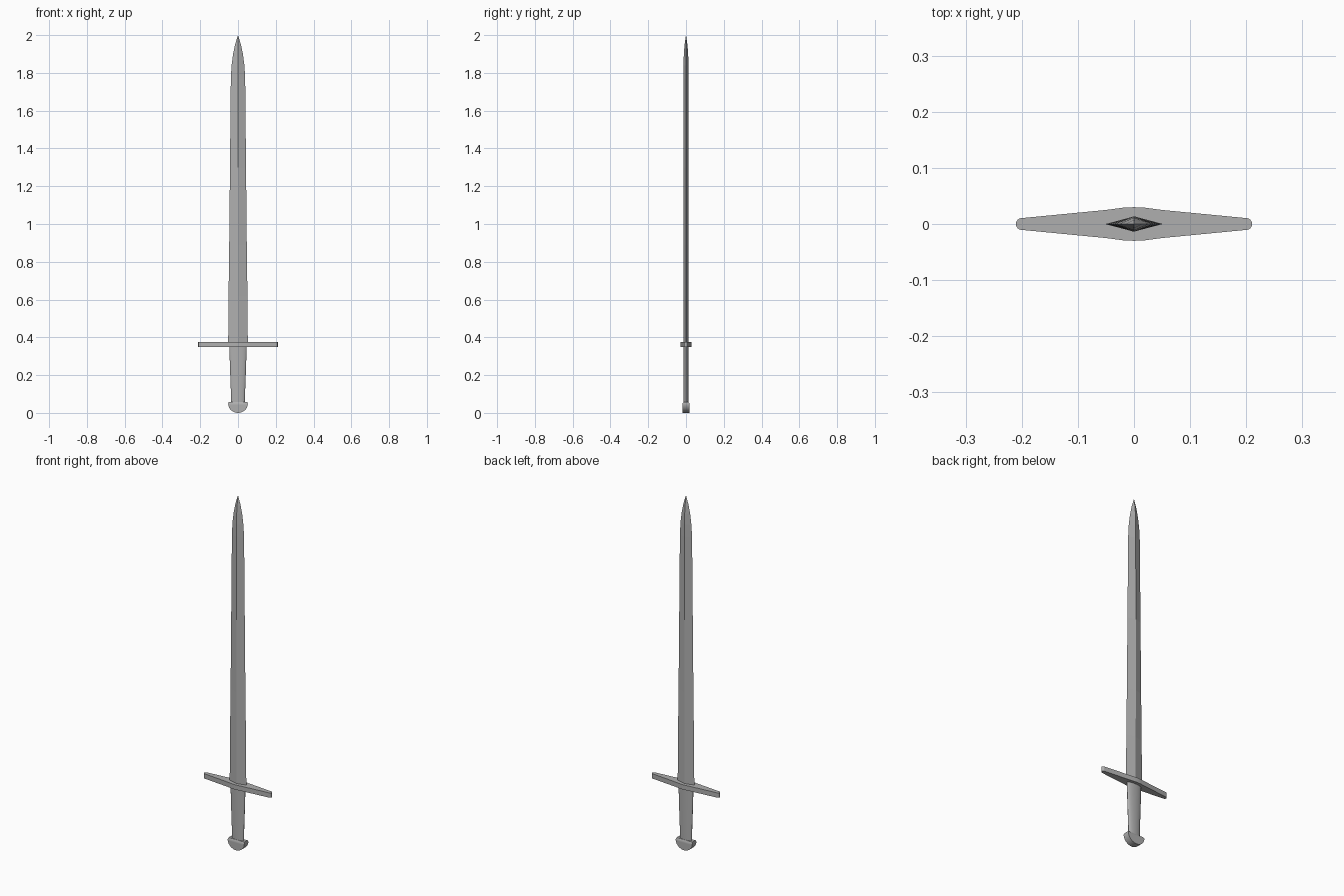
import bpy, bmesh, math

if "Cube" in bpy.data.objects:
    bpy.data.objects.remove(bpy.data.objects["Cube"])

# Dark steel grey for every part
steel = bpy.data.materials.new("dark_grey")
steel.diffuse_color = (0.43, 0.43, 0.43, 1)
steel.use_nodes = True
steel.node_tree.nodes["Principled BSDF"].inputs["Base Color"].default_value = steel.diffuse_color


def finish(name, bm, smooth):
    bmesh.ops.recalc_face_normals(bm, faces=bm.faces)
    me = bpy.data.meshes.new(name)
    bm.to_mesh(me)
    bm.free()
    me.materials.append(steel)
    ob = bpy.data.objects.new(name, me)
    bpy.context.collection.objects.link(ob)
    if smooth:
        bpy.ops.object.select_all(action='DESELECT')
        ob.select_set(True)
        bpy.context.view_layer.objects.active = ob
        bpy.ops.object.shade_smooth_by_angle(angle=math.radians(30))
    return ob


def loft(name, rings, smooth=True):
    """Skin a stack of closed rings and cap both ends."""
    bm = bmesh.new()
    loops = [[bm.verts.new(p) for p in r] for r in rings]
    n = len(loops[0])
    for a, b in zip(loops, loops[1:]):
        for i in range(n):
            j = (i + 1) % n
            bm.faces.new((a[i], a[j], b[j], b[i]))
    bm.faces.new(loops[0])
    bm.faces.new(loops[-1])
    bmesh.ops.remove_doubles(bm, verts=bm.verts, dist=1e-5)
    return finish(name, bm, smooth)


def ellipse(rx, ry, z, n):
    return [(rx * math.cos(2 * math.pi * i / n),
             ry * math.sin(2 * math.pi * i / n), z) for i in range(n)]


# Blade: flat-faced diamond section: height, half width, half thickness
blade = [(0.36, 0.052, 0.0135), (0.62, 0.05, 0.0135), (0.89, 0.0465, 0.0138),
         (1.3, 0.0425, 0.0138), (1.77, 0.038, 0.0135), (1.84, 0.034, 0.0132),
         (1.9, 0.026, 0.0115), (1.95, 0.0155, 0.0075), (1.997, 0.001, 0.0006)]
loft("blade", [ellipse(w, t, z, 4) for z, w, t in blade], smooth=False)

# Crossguard: tapered bar with rounded tips, extruded upward
half = [(0, 0.03), (0.02, 0.029), (0.05, 0.025), (0.2, 0.0105)]
tip = [(0.2 + 0.0105 * math.sin(a), 0.0105 * math.cos(a))
       for a in (math.pi * k / 12 for k in range(1, 7))]
q = half + tip
right = q + [(x, -y) for x, y in reversed(q[:-1])]
outline = right + [(-x, y) for x, y in reversed(right[1:-1])]
loft("crossguard", [[(x, y, z) for x, y in outline] for z in (0.348, 0.375)])

# Grip: flattened oval handle
grip = [(0.045, 0.036), (0.12, 0.038), (0.24, 0.0425), (0.352, 0.046)]
loft("grip", [ellipse(w, 0.0125, z, 32) for z, w in grip])

# Pommel: half disc with a chamfered upper edge
pommel = [(0.0495, 0.014, 0.057), (0.052, 0.0185, 0.049)]
pommel += [(0.052 * math.cos(a), 0.0185, 0.049 - 0.049 * math.sin(a))
           for a in (math.pi / 2 * k / 10 for k in range(1, 10))]
pommel.append((0.001, 0.0185, 0))
loft("pommel", [[(-w, -t, z), (w, -t, z), (w, t, z), (-w, t, z)]
                for w, t, z in pommel])
